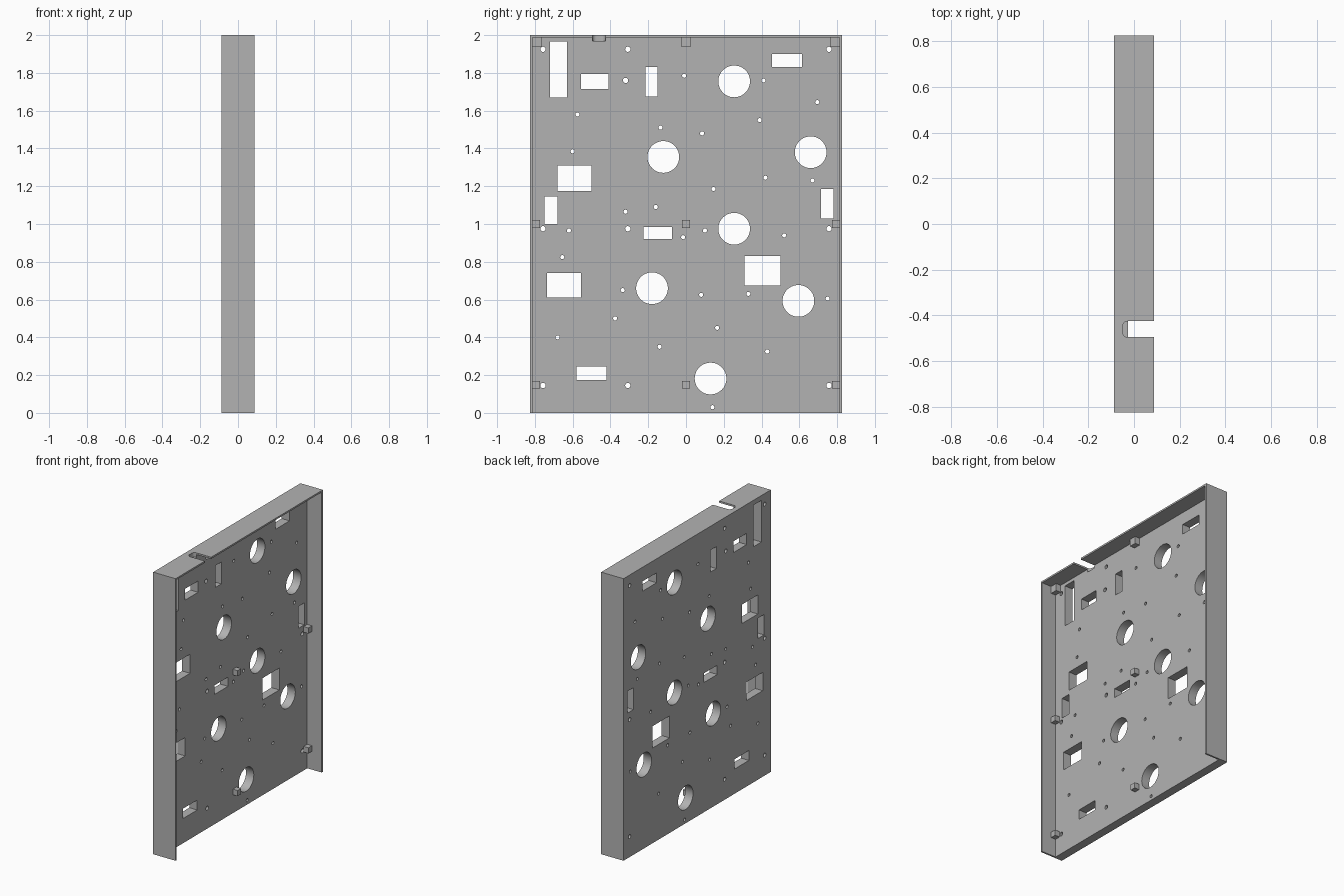
import bpy
import bmesh
from math import pi
from mathutils import Matrix, Vector

default_cube = bpy.data.objects.get("Cube")
if default_cube:
    bpy.data.objects.remove(default_cube, do_unlink=True)

# Overall sizes: the panel stands in the YZ plane, its open side faces +x
HALF_DEPTH, HALF_WIDTH, HEIGHT = 0.0875, 0.825, 2.0
INNER = -0.026          # inner face of the thick plate
SHEET = 0.012           # flange thickness

grey = bpy.data.materials.new("plain_grey")
grey.use_nodes = True
grey.diffuse_color = (0.45, 0.45, 0.45, 1)
grey.node_tree.nodes["Principled BSDF"].inputs["Base Color"].default_value = grey.diffuse_color


def add_box(bm, low, high):
    """Add an axis-aligned box between two corners."""
    low, high = Vector(low), Vector(high)
    matrix = Matrix.Translation((low + high) / 2) @ Matrix.Diagonal((*(high - low), 1))
    return bmesh.ops.create_cube(bm, size=1, matrix=matrix)["verts"]


def add_drill(bm, y, z, radius, sides):
    """Add a cylinder running along x through the plate."""
    matrix = Matrix.Translation((-0.05, y, z)) @ Matrix.Rotation(pi / 2, 4, "Y")
    bmesh.ops.create_cone(bm, cap_ends=True, segments=sides, radius1=radius,
                          radius2=radius, depth=0.2, matrix=matrix)


def finish(name, bm):
    """Turn a bmesh into a named object with the grey material."""
    mesh = bpy.data.meshes.new(name)
    bm.to_mesh(mesh)
    bm.free()
    mesh.materials.append(grey)
    obj = bpy.data.objects.new(name, mesh)
    bpy.context.collection.objects.link(obj)
    return obj


def box_object(name, low, high):
    bm = bmesh.new()
    add_box(bm, low, high)
    return finish(name, bm)


def cut(target, cutter):
    """Subtract the cutter and apply the result."""
    modifier = target.modifiers.new("cut", "BOOLEAN")
    modifier.operation = "DIFFERENCE"
    modifier.solver = "EXACT"
    modifier.object = cutter
    bpy.context.view_layer.objects.active = target
    bpy.ops.object.modifier_apply(modifier=modifier.name)


# Plate and its three folded flanges
plate = box_object("plate", (-HALF_DEPTH, -HALF_WIDTH, 0), (INNER, HALF_WIDTH, HEIGHT))
top_flange = box_object("top_flange", (INNER, -HALF_WIDTH, HEIGHT - SHEET),
                        (HALF_DEPTH, HALF_WIDTH, HEIGHT))
for name, side in (("front_flange", -1), ("back_flange", 1)):
    edges = sorted((side * HALF_WIDTH, side * (HALF_WIDTH - SHEET)))
    box_object(name, (INNER, edges[0], 0), (HALF_DEPTH, edges[1], HEIGHT - SHEET))

# Rectangular windows: y range, z range
windows = [
    (-.72, -.63, 1.67, 1.965), (-.555, -.41, 1.715, 1.795), (-.215, -.15, 1.675, 1.83),
    (.455, .615, 1.83, 1.9), (-.68, -.5, 1.175, 1.31), (-.75, -.68, 1, 1.145),
    (.715, .78, 1.03, 1.185), (-.225, -.075, .92, .985), (-.735, -.555, .61, .74),
    (.31, .5, .675, .83), (-.58, -.42, .175, .245),
]

# Large round openings: y, z
openings = [(.255, 1.755), (-.12, 1.355), (.66, 1.38), (.255, .975),
            (-.18, .66), (.595, .593), (.13, .182)]

# Small scattered holes: y, z
pinholes = [
    (-.01, 1.785), (.41, 1.76), (.695, 1.645), (-.575, 1.58), (-.135, 1.51), (.085, 1.48),
    (.39, 1.55), (-.6, 1.385), (.42, 1.245), (.67, 1.23), (.145, 1.185), (-.32, 1.065),
    (-.16, 1.09), (-.62, .965), (.1, .965), (-.015, .93), (.52, .94), (-.655, .825),
    (-.335, .65), (.08, .625), (.33, .63), (.75, .605), (-.375, .5), (.165, .45),
    (-.68, .4), (-.14, .35), (.43, .325), (.14, .03),
]

# Mounting holes stand in a regular grid
mounting = [(y, z) for y in (-.757, -.308, .757) for z in (.145, .975, 1.925)]
mounting.append((-.32, 1.76))

cutter_bm = bmesh.new()
for y_low, y_high, z_low, z_high in windows:
    add_box(cutter_bm, (-.15, y_low, z_low), (.05, y_high, z_high))
for holes, radius, sides in ((openings, .084, 48), (mounting, .014, 16), (pinholes, .011, 16)):
    for y, z in holes:
        add_drill(cutter_bm, y, z, radius, sides)
hole_cutter = finish("hole_cutter", cutter_bm)

# Notch in the top edge with rounded inner corners
notch_bm = bmesh.new()
add_box(notch_bm, (-.05, -.496, 1.968), (.15, -.426, 2.05))
corners = [edge for edge in notch_bm.edges
           if all(vert.co.x < 0 for vert in edge.verts)
           and abs(edge.verts[0].co.z - edge.verts[1].co.z) > .01]
bmesh.ops.bevel(notch_bm, geom=corners, offset=.022, segments=6, profile=.5, affect="EDGES")
notch_cutter = finish("notch_cutter", notch_bm)

cut(plate, hole_cutter)
cut(plate, notch_cutter)
cut(top_flange, notch_cutter)
for cutter in (hole_cutter, notch_cutter):
    bpy.data.objects.remove(cutter, do_unlink=True)

# Small stand-off blocks against the inner face
rows = (("lower", .13, .17), ("middle", .98, 1.02), ("upper", 1.938, HEIGHT - SHEET))
for row, z_low, z_high in rows:
    half = (z_high - z_low) / 2
    reach = HALF_WIDTH - SHEET - half
    for column, y in (("front", -reach), ("centre", 0), ("back", reach)):
        box_object(f"{row}_{column}_block", (INNER, y - half, z_low),
                   (INNER + .037, y + half, z_high))

# Smooth hole walls with crisp rims
bpy.ops.object.select_all(action="DESELECT")
plate.select_set(True)
bpy.context.view_layer.objects.active = plate
bpy.ops.object.shade_smooth_by_angle(angle=pi / 6)
